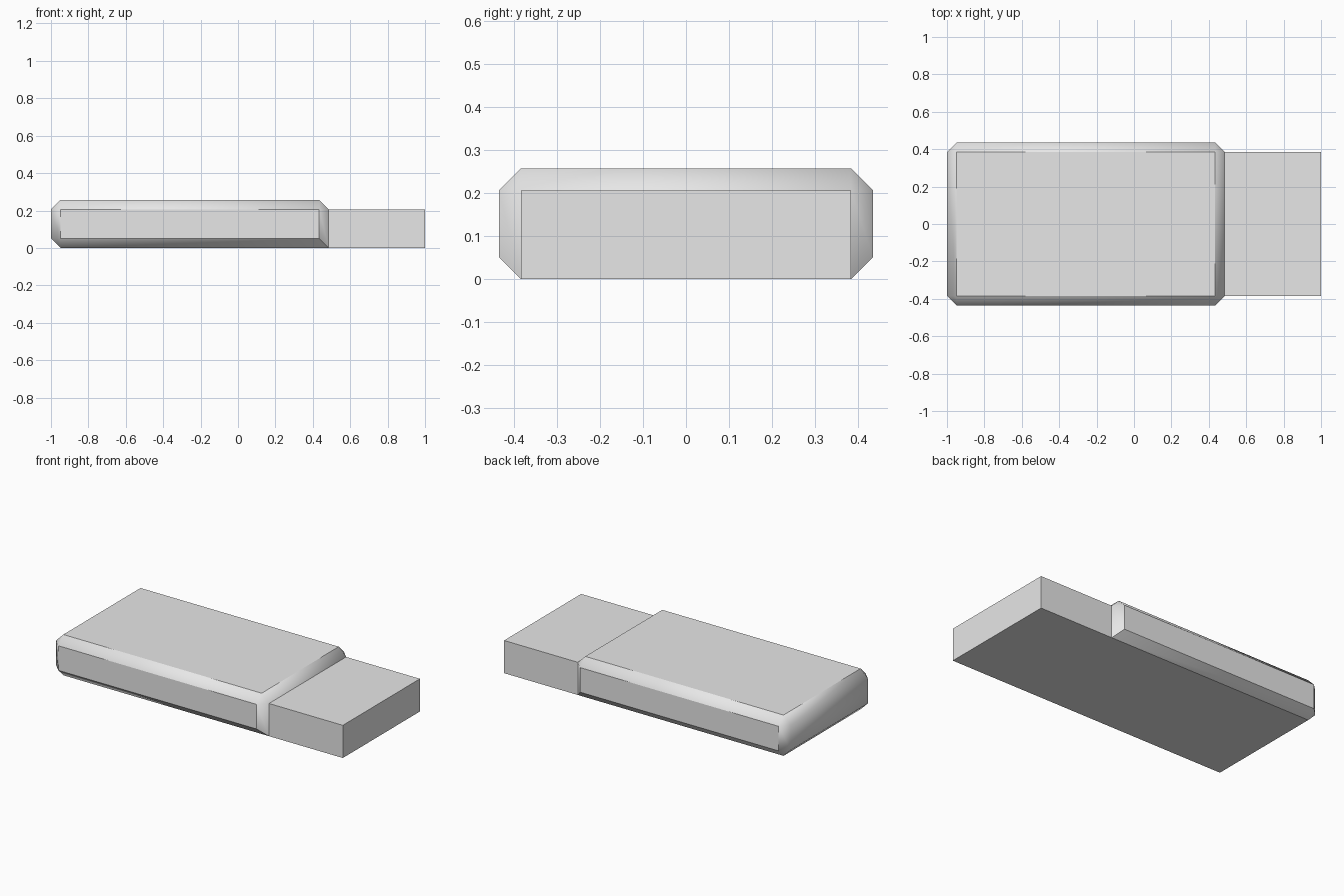
import bpy, bmesh, math
from mathutils import Vector

if "Cube" in bpy.data.objects:
    bpy.data.objects.remove(bpy.data.objects["Cube"])

# Overall dimensions
BACK, FRONT, TIP = -1.0, 0.485, 1.0
HALF_W, HEIGHT, CHAMFER = 0.435, 0.257, 0.051

grey = bpy.data.materials.new("light_grey")
grey.diffuse_color = (0.8, 0.8, 0.8, 1)
grey.use_nodes = True
grey.node_tree.nodes["Principled BSDF"].inputs["Base Color"].default_value = grey.diffuse_color

# Chamfered case
bm = bmesh.new()
bmesh.ops.create_cube(bm, size=1)
for v in bm.verts:
    v.co = Vector(((BACK + FRONT) / 2 + v.co.x * (FRONT - BACK),
                   v.co.y * 2 * HALF_W, (v.co.z + 0.5) * HEIGHT))
bmesh.ops.bevel(bm, geom=bm.edges[:], offset=CHAMFER, offset_type='OFFSET',
                segments=1, profile=0.5, affect='EDGES')

# Pull the lower front edge square so the underside runs flush into the plug
for v in bm.verts:
    inner = abs(v.co.y) < HALF_W - CHAMFER / 2
    if inner and v.co.x > FRONT - 1.5 * CHAMFER and v.co.z < 1.5 * CHAMFER:
        v.co.x, v.co.z = FRONT, 0
bmesh.ops.remove_doubles(bm, verts=bm.verts[:], dist=0.002)

# Plug extruded from the front end face
end = max(bm.faces, key=lambda f: f.calc_center_median().x)
ext = bmesh.ops.extrude_face_region(bm, geom=[end])
for v in ext["geom"]:
    if isinstance(v, bmesh.types.BMVert):
        v.co.x = TIP
if end.is_valid:
    bmesh.ops.delete(bm, geom=[end], context='FACES_ONLY')

# Single flat underside
seam = [e for e in bm.edges
        if all(abs(v.co.x - FRONT) < 1e-3 and v.co.z < 1e-3 for v in e.verts)]
bmesh.ops.dissolve_edges(bm, edges=seam, use_verts=False)
bmesh.ops.recalc_face_normals(bm, faces=bm.faces[:])

# Soft rounding around the rear cap and corners, crisp edges elsewhere
for f in bm.faces:
    f.smooth = True
for e in bm.edges:
    on_cap = all(v.co.x < BACK + 1e-3 for v in e.verts)
    e.smooth = on_cap or e.calc_face_angle(math.pi) < math.radians(40)

mesh = bpy.data.meshes.new("case_and_plug")
bm.to_mesh(mesh)
bm.free()
mesh.materials.append(grey)
bpy.context.collection.objects.link(bpy.data.objects.new("case_and_plug", mesh))
